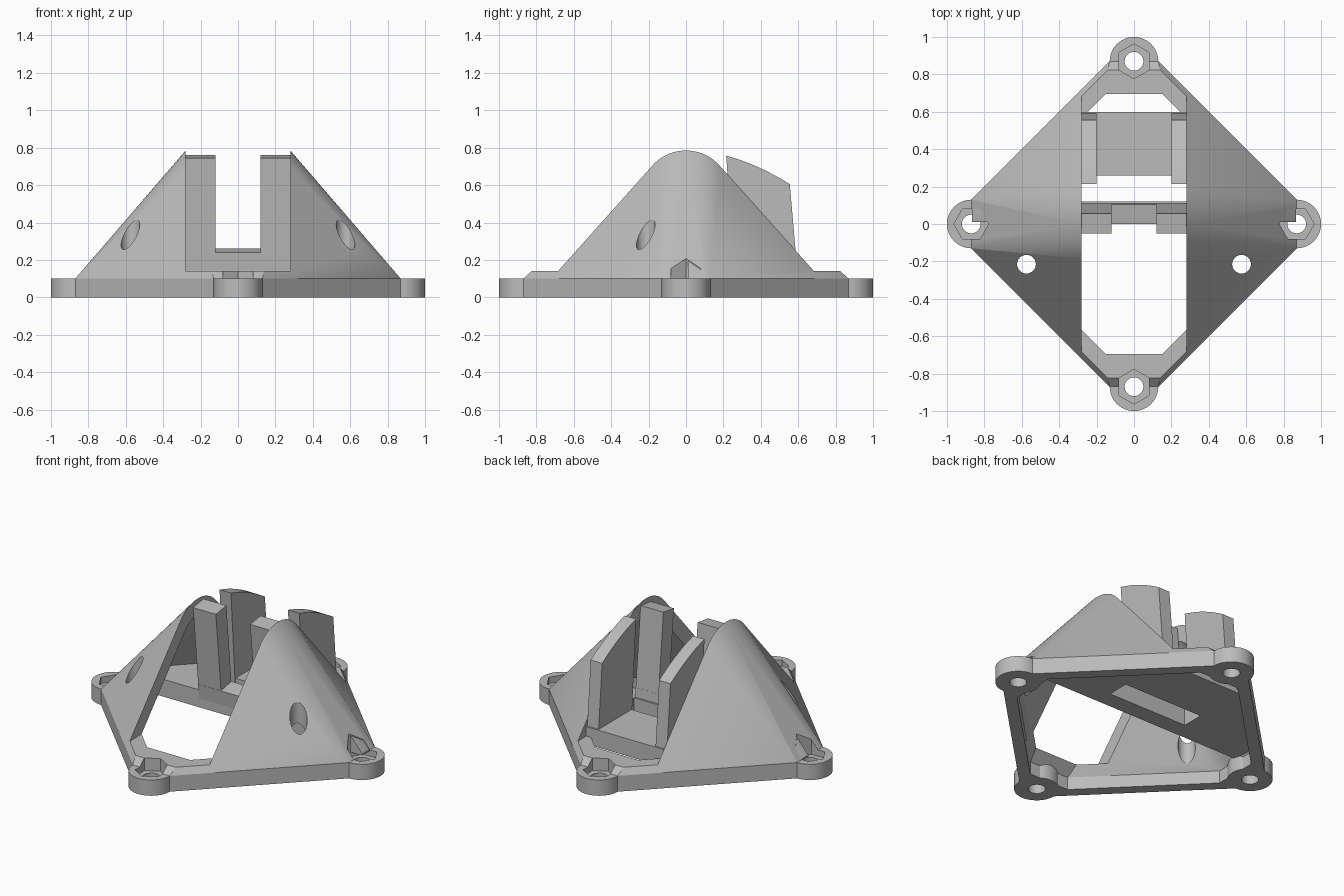
import bpy, bmesh, math
from mathutils import Matrix

if "Cube" in bpy.data.objects:
    bpy.data.objects.remove(bpy.data.objects["Cube"], do_unlink=True)

grey = bpy.data.materials.new("plain_grey")
grey.use_nodes = True
grey.diffuse_color = (0.5, 0.5, 0.5, 1)
grey.node_tree.nodes["Principled BSDF"].inputs["Base Color"].default_value = (0.5, 0.5, 0.5, 1)


def finish(name, bm):
    bmesh.ops.recalc_face_normals(bm, faces=bm.faces)
    mesh = bpy.data.meshes.new(name)
    bm.to_mesh(mesh)
    bm.free()
    mesh.materials.append(grey)
    ob = bpy.data.objects.new(name, mesh)
    bpy.context.collection.objects.link(ob)
    return ob


def tent(name, corner, half, low, high, width, radius):
    """Hull of a diamond plate with cut corners and a sideways cylinder."""
    bm = bmesh.new()
    for z in (low, high):
        for i in range(4):
            turn = Matrix.Rotation(i * math.pi / 2, 3, 'Z')
            for side in (-half, half):
                bm.verts.new(turn @ Matrix.Translation((corner, side, z)).translation)
    for x in (-width, width):
        for i in range(64):
            a = i * math.tau / 64
            bm.verts.new((x, radius * math.sin(a), 0.544 + radius * math.cos(a)))
    bmesh.ops.convex_hull(bm, input=bm.verts)
    bmesh.ops.delete(bm, geom=[v for v in bm.verts if not v.link_faces], context='VERTS')
    bmesh.ops.dissolve_limit(bm, angle_limit=0.002, verts=bm.verts, edges=bm.edges)
    return finish(name, bm)


def prism(name, profile, x0, x1):
    """Side profile of (y, z) points extruded along x."""
    bm = bmesh.new()
    face = bm.faces.new([bm.verts.new((x0, y, z)) for y, z in profile])
    out = bmesh.ops.extrude_face_region(bm, geom=[face])
    moved = [v for v in out["geom"] if isinstance(v, bmesh.types.BMVert)]
    bmesh.ops.translate(bm, vec=(x1 - x0, 0, 0), verts=moved)
    return finish(name, bm)


def box(name, x, y0, y1, z0, z1):
    return prism(name, [(y0, z0), (y1, z0), (y1, z1), (y0, z1)], -x, x)


def drum(name, x, y, z0, z1, radius, sides=48, spin=0.0):
    bm = bmesh.new()
    bmesh.ops.create_cone(bm, cap_ends=True, segments=sides, radius1=radius, radius2=radius,
                          depth=z1 - z0, matrix=Matrix.Translation((x, y, (z0 + z1) / 2))
                          @ Matrix.Rotation(spin, 4, 'Z'))
    return finish(name, bm)


def combine(target, tool, operation='DIFFERENCE'):
    mod = target.modifiers.new("cut", 'BOOLEAN')
    mod.operation, mod.object, mod.solver = operation, tool, 'EXACT'
    bpy.context.view_layer.objects.active = target
    bpy.ops.object.modifier_apply(modifier=mod.name)
    bpy.data.objects.remove(tool, do_unlink=True)


# Hollow tent-shaped shell, open along the middle
shell = tent("mount_shell", 0.87, 0.13, 0, 0.1, 0.28, 0.241)
combine(shell, tent("hollow", 0.76, 0.14, -0.05, 0.08, 0.25, 0.174))
combine(shell, box("channel", 0.28, -1.1, 1.1, 0.14, 1))

# Corner bosses with hexagonal nut pockets and screw holes
corners = [(i * math.pi / 2, 0.87 * math.cos(i * math.pi / 2), 0.87 * math.sin(i * math.pi / 2))
           for i in range(4)]
for a, x, y in corners:
    combine(shell, drum("boss", x, y, 0, 0.1, 0.13), 'UNION')
for a, x, y in corners:
    combine(shell, drum("pocket", x, y, 0.06, 0.5, 0.093, 6, a + math.pi / 6 + math.pi / 3))
    combine(shell, drum("screw_hole", x, y, -0.1, 0.3, 0.05))

# Access holes through the front of both walls
for x in (-0.575, 0.575):
    combine(shell, drum("access_hole", x, -0.215, -0.1, 1, 0.05))

# Floor slab across the inside, with a slot
floor = box("cradle_floor", 1, 0.01, 0.6, 0.09, 0.2)
combine(floor, tent("floor_limit", 0.865, 0.13, 0, 0.1, 0.275, 0.236), 'INTERSECT')
combine(floor, box("slot", 0.28, 0.12, 0.26, 0, 0.5))

# Front cradle: low wall with two leaning posts
parts = [shell, floor]
parts.append(prism("front_wall", [(0.015, 0.1), (0.12, 0.1), (0.105, 0.26), (0, 0.24)], -0.28, 0.28))
post = [(0.01, 0.15), (0.115, 0.15), (0.055, 0.76), (-0.05, 0.745)]
# Rear cradle: two fins with curved tops
steps = [i / 8 for i in range(9)]
fin = [(0.215 + 0.34 * t, 0.757 - 0.09 * t - 0.062 * t * t) for t in steps]
fin += [(0.597, 0.12), (0.26, 0.12)]
for side, s in (("right", -1), ("left", 1)):
    parts.append(prism(side + "_front_post", post, s * 0.12, s * 0.28))
    parts.append(prism(side + "_rear_fin", fin, s * 0.2, s * 0.28))

bpy.ops.object.select_all(action='DESELECT')
for ob in parts:
    ob.select_set(True)
bpy.context.view_layer.objects.active = shell
bpy.ops.object.shade_smooth_by_angle(angle=math.radians(25))
